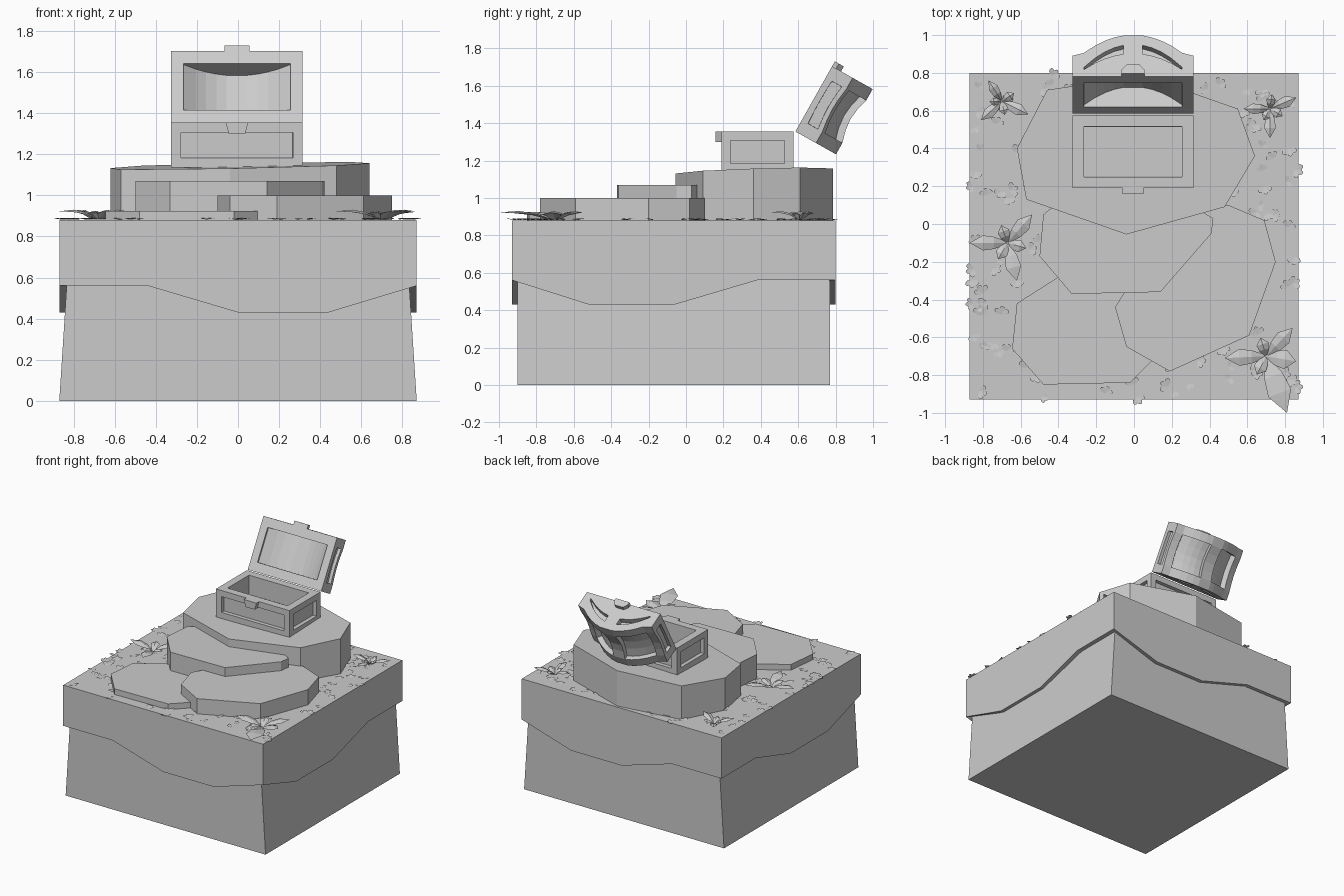
import bpy, bmesh, random
from math import sin, cos, pi, atan2, hypot
from mathutils import Vector

if "Cube" in bpy.data.objects:
    bpy.data.objects.remove(bpy.data.objects["Cube"])

random.seed(4)


def finish(bm, name, recalc=True):
    if recalc:
        bmesh.ops.recalc_face_normals(bm, faces=bm.faces[:])
    me = bpy.data.meshes.new(name)
    bm.to_mesh(me)
    bm.free()
    ob = bpy.data.objects.new(name, me)
    bpy.context.collection.objects.link(ob)
    return ob


def loft(name, rings):
    """Closed solid through rings with equal point counts."""
    bm = bmesh.new()
    vs = [[bm.verts.new(p) for p in r] for r in rings]
    n = len(vs[0])
    for a, b in zip(vs, vs[1:]):
        for i in range(n):
            bm.faces.new((a[i], a[(i + 1) % n], b[(i + 1) % n], b[i]))
    bm.faces.new(vs[0])
    bm.faces.new(vs[-1])
    return finish(bm, name)


def recess(bm, faces, margin, depth):
    """Inset a panel and push it inwards."""
    if margin:
        bmesh.ops.inset_region(bm, faces=faces, thickness=margin, use_even_offset=True)
    bmesh.ops.inset_region(bm, faces=faces, thickness=0.0005, depth=-depth,
                           use_even_offset=True)


def rect(x, y0, y1, z):
    return [(-x, y0, z), (x, y0, z), (x, y1, z), (-x, y1, z)]


# Earth block, tapering upwards
loft("earth_block", [rect(0.87, -0.9, 0.77, 0), rect(0.825, -0.9, 0.77, 0.7)])

# Turf cap with a wavy hanging edge
CX, Y0, Y1, T = 0.87, -0.93, 0.80, 0.035
xw = [(-CX, .56), (-.44, .56), (0, .43), (.44, .43), (CX, .56)]
yw = [(Y0, .56), (-.52, .43), (-.06, .43), (.38, .56), (Y1, .56)]
wave = ([(x, Y0, z) for x, z in xw[:-1]] + [(CX, y, z) for y, z in yw[:-1]]
        + [(x, Y1, z) for x, z in xw[:0:-1]] + [(-CX, y, z) for y, z in yw[:0:-1]])


def inward(p, z):
    return (max(-CX + T, min(CX - T, p[0])), max(Y0 + T, min(Y1 - T, p[1])), z)


loft("turf_cap", [[(x, y, .88) for x, y, z in wave], wave,
                  [inward(p, p[2]) for p in wave], [inward(p, .7) for p in wave]])

# Stepped stone slabs
slabs = {
    "slab_low": (.925, [(-.645, -.66), (-.48, -.85), (-.02, -.84), (.1, -.72), (.1, -.35),
                        (-.2, -.2), (-.4, -.28), (-.62, -.42)]),
    "slab_right": (1.0, [(-.1, -.44), (-.04, -.65), (.19, -.78), (.61, -.59), (.75, -.2),
                         (.69, .02), (.5, .1), (.2, .08), (-.05, -.36)]),
    "slab_middle": (1.07, [(-.5, -.17), (-.33, -.37), (.14, -.36), (.41, -.05), (.42, .03),
                           (.3, .1), (-.42, .1), (-.48, .05)]),
    "slab_top": (1.133, [(-.62, .4), (-.57, .13), (-.04, -.055), (.48, .09), (.64, .36),
                         (.55, .61), (.05, .785), (-.46, .71)]),
}
for name, (top, pts) in slabs.items():
    k = 1 if name == "slab_top" else 0
    loft(name, [[(x, y, .87) for x, y in pts],
                [(x, y, top + k * (.02 * x + .03 * y)) for x, y in pts]])

# Chest body with hollow and recessed panels
X0, W = -0.005, 0.32
bm = bmesh.new()
bmesh.ops.create_cube(bm, size=1)
for v in bm.verts:
    v.co = (X0 + v.co.x * 2 * W, .3825 + v.co.y * .385, 1.245 + v.co.z * .22)
bm.normal_update()
for f in bm.faces[:]:
    if f.normal.z > .9:
        recess(bm, [f], .06, .15)
    elif f.normal.z > -.9:
        recess(bm, [f], .048, .03)
finish(bm, "chest_body", False)

# Latch on the chest front
latch = [(-.06, 1.355), (.05, 1.355), (.035, 1.30), (-.045, 1.30)]
loft("chest_latch", [[(x, .158, z) for x, z in latch], [(x, .2, z) for x, z in latch]])

# Open lid: x across, v from hinge to front, h up through the arched top
HINGE, CA, SA, D = (.585, 1.355), .49, .872, .40


def place(x, v, h):
    return Vector((X0 + x, HINGE[0] + CA * v + SA * h, HINGE[1] + SA * v - CA * h))


def arch(x, half):
    return max(0, 1 - (x / half) ** 2)


def top_h(x, v):
    s = sin(pi * (v - .07) / .26) if .07 < v < .33 else 0
    return (.126 + .127 * arch(x, .28)) * (1 - .1 * s)


half = [.05, .1, .15, .2, .26, W]
xs = [-x for x in half[::-1]] + half
vs = [0, .07, .135, .2, .265, .33, D]
bm = bmesh.new()


def patch(us, ws, fn):
    g = [[bm.verts.new(place(*fn(u, w))) for w in ws] for u in us]
    return {(i, j): bm.faces.new((g[i][j], g[i + 1][j], g[i + 1][j + 1], g[i][j + 1]))
            for i in range(len(us) - 1) for j in range(len(ws) - 1)}


def end_row(x, v, j):
    t = arch(x, .27)
    return (x, v, (0, .035 + .105 * t, .045 + .15 * t, top_h(x, v))[j])


def side_row(x, v, j):
    h = top_h(x, v)
    return (x, v, (0, h * .3, h * .78, h)[j])


top = patch(xs, vs, lambda x, v: (x, v, top_h(x, v)))
under = patch(xs, vs, lambda x, v: (x, v, 0))
ends = [patch(xs, range(4), lambda x, j, v=v: end_row(x, v, j)) for v in (0, D)]
sides = [patch(vs, range(4), lambda v, j, x=x: side_row(x, v, j)) for x in (-W, W)]
bmesh.ops.remove_doubles(bm, verts=bm.verts[:], dist=.0001)
bmesh.ops.recalc_face_normals(bm, faces=bm.faces[:])
left, right, mid = range(1, 5), range(6, 10), range(1, 5)
for cols in (left, right):
    recess(bm, [top[i, j] for i in cols for j in (1, 2, 3, 4)], 0, .04)
    for e in ends:
        recess(bm, [e[i, 1] for i in cols], 0, .04)
for s in sides:
    recess(bm, [s[i, 1] for i in mid], 0, .025)
# Arched hollow inside the lid
hollow = [under[i, j] for i in range(1, 10) for j in mid]
recess(bm, hollow, 0, 0)
up = place(0, 0, 1) - place(0, 0, 0)
for v in {v for f in hollow for v in f.verts}:
    v.co += up * (.008 + .115 * arch(v.co.x - X0, .265))
finish(bm, "chest_lid", False)

# Clasp on the lid edge
clasp = [(-.06, 0), (.06, 0), (.06, .025), (.035, .055), (-.035, .055), (-.06, .025)]
loft("lid_clasp", [[place(x, v, h) for x, h in clasp] for v in (D - .01, D + .03)])


# Leafy plants: folded leaves reaching to given tips, small ones between
def leaf(bm, c, ang, length, width, rise):
    d, s = Vector((cos(ang), sin(ang), 0)), Vector((-sin(ang), cos(ang), 0))
    rows = []
    for t, w, z in ((.05, .25, .1), (.35, .8, .75), (.65, 1, 1), (1, 0, .85)):
        p = Vector((c[0], c[1], .88)) + d * (t * length) + Vector((0, 0, rise * z))
        drop = Vector((0, 0, -.012 * w))
        rows.append([bm.verts.new(q) for q in
                     ((p + s * w * width + drop, p, p - s * w * width + drop) if w else (p,))])
    for a, b in zip(rows, rows[1:]):
        if len(b) == 1:
            bm.faces.new((a[1], a[0], b[0]))
            bm.faces.new((a[2], a[1], b[0]))
        else:
            for i in (0, 1):
                bm.faces.new((a[i], b[i], b[i + 1], a[i + 1]))


plants = [((-.7, .65), [(-.77, .76), (-.56, .58), (-.81, .55)]),
          ((.72, .61), [(.86, .67), (.72, .455), (.58, .61)]),
          ((-.67, -.1), [(-.54, .05), (-.62, -.3), (-.87, -.1)]),
          ((.7, -.7), [(.84, -.55), (.81, -1.0), (.48, -.71)])]
for n, (c, tips) in enumerate(plants):
    bm = bmesh.new()
    for x, y in tips:
        r, a = hypot(x - c[0], y - c[1]), atan2(y - c[1], x - c[0])
        leaf(bm, c, a, r, r * .2, .05)
        leaf(bm, c, a + 1.05, r * .5, r * .16, .045)
    finish(bm, f"plant_{n + 1}")

# Scattered low grass tufts, some overhanging the edge
bm = bmesh.new()
for n in range(230):
    x, y = random.uniform(-.86, .86), random.uniform(-.92, .79)
    a, r = random.uniform(0, 2 * pi), random.uniform(.03, .042)
    for k in (-1, 0, 1):
        b = a + k * .95
        pts = [(0, 0, 0), (.6, -.4, .2), (1, -.22, .3), (1.1, 0, .3), (1, .22, .3), (.6, .4, .2)]
        bm.faces.new([bm.verts.new((x + r * (u * cos(b) - w * sin(b)),
                                    y + r * (u * sin(b) + w * cos(b)),
                                    .882 + r * z * .6)) for u, w, z in pts])
finish(bm, "grass_tufts", False)
